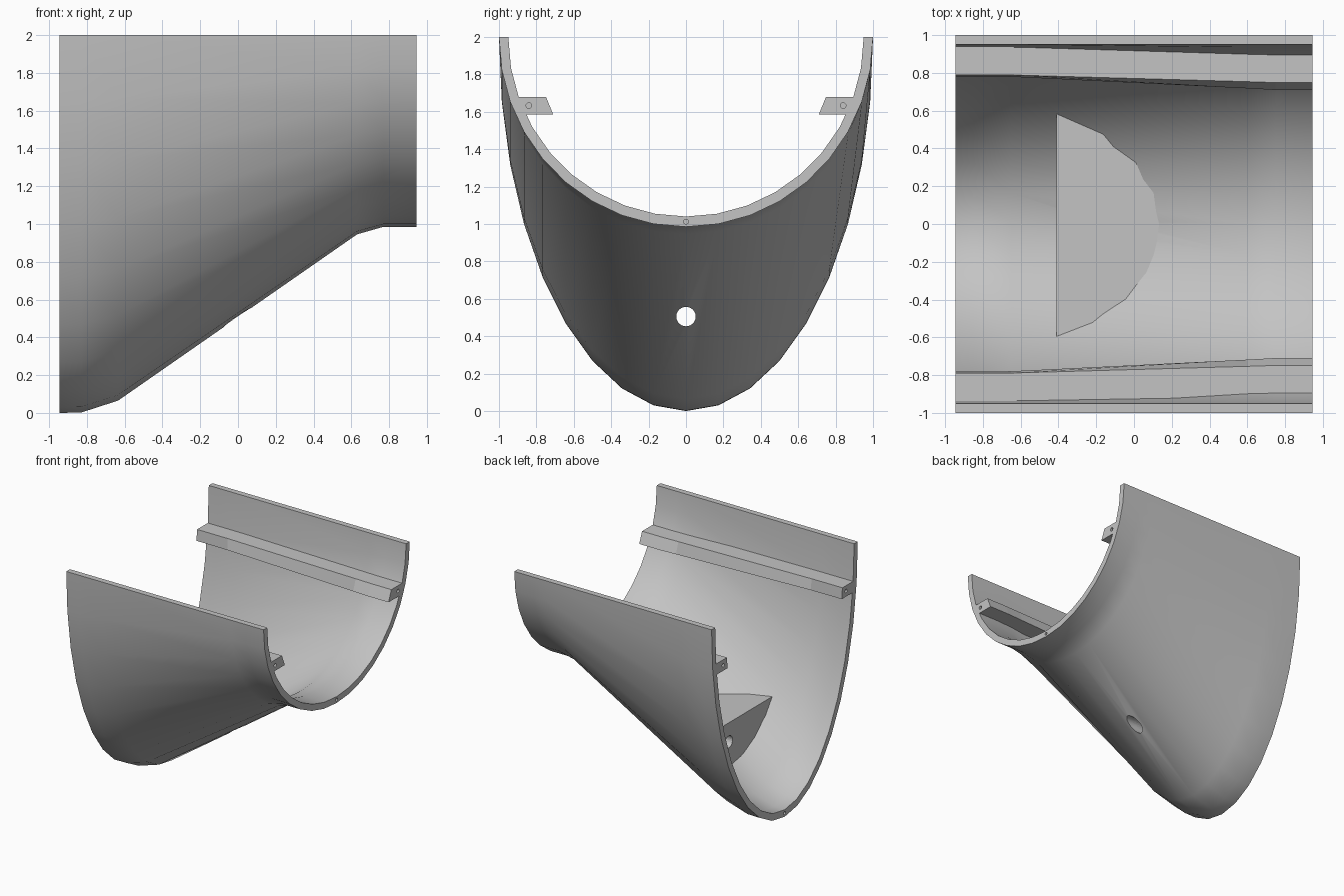
import bpy, bmesh, math
from mathutils import Matrix, Vector

cube = bpy.data.objects.get("Cube")
if cube:
    bpy.data.objects.remove(cube, do_unlink=True)

grey = bpy.data.materials.new("light grey")
grey.use_nodes = True
grey.diffuse_color = (0.55, 0.55, 0.55, 1)
grey.node_tree.nodes["Principled BSDF"].inputs["Base Color"].default_value = grey.diffuse_color

END = 0.945          # half length
RIM = 2.0            # height of the open rim
LEDGE_TOP, LEDGE_BOTTOM = 1.68, 1.585
GUSSET_X, GUSSET_TOP = -0.41, 0.67

# Keel lines (x, z) of the outer and inner skins
OUTER = [(-END, 0), (-0.83, 0.002), (-0.635, 0.065), (0.63, 0.945), (0.77, 0.985), (END, 0.985)]
INNER = [(-END, 0.06), (-0.85, 0.062), (-0.65, 0.125), (0.6, 0.995), (0.75, 1.04), (END, 1.04)]
ANGLES = [math.radians(a) for a in range(-90, 91, 10)]


def arc(x, keel, half_width):
    """Half-ellipse section hanging from the rim."""
    return [(x, half_width * math.sin(a), RIM - (RIM - keel) * math.cos(a)) for a in ANGLES]


def finish(name, bm):
    bmesh.ops.recalc_face_normals(bm, faces=bm.faces)
    mesh = bpy.data.meshes.new(name)
    bm.to_mesh(mesh)
    bm.free()
    mesh.materials.append(grey)
    obj = bpy.data.objects.new(name, mesh)
    bpy.context.collection.objects.link(obj)
    return obj


def loft(name, rings):
    """Closed solid through a row of matching closed sections."""
    bm = bmesh.new()
    rows = [[bm.verts.new(p) for p in ring] for ring in rings]
    n = len(rows[0])
    for a, b in zip(rows, rows[1:]):
        for i in range(n):
            j = (i + 1) % n
            bm.faces.new((a[i], a[j], b[j], b[i]))
    for row in (rows[0], rows[-1]):
        if n == 4:
            bm.faces.new(row)
        else:   # end wall as a strip of quads
            for i in range(n // 2 - 1):
                bm.faces.new((row[i], row[i + 1], row[n - 2 - i], row[n - 1 - i]))
    return finish(name, bm)


def drill(obj, x, y, z, radius, length):
    """Cut a round hole along x."""
    bm = bmesh.new()
    bmesh.ops.create_cone(bm, cap_ends=True, segments=24, radius1=radius, radius2=radius,
                          depth=length, matrix=Matrix.Translation((x, y, z))
                          @ Matrix.Rotation(math.pi / 2, 4, 'Y'))
    cutter = finish("hole_cutter", bm)
    cutter.hide_render = True
    mod = obj.modifiers.new("hole", 'BOOLEAN')
    mod.operation, mod.solver, mod.object = 'DIFFERENCE', 'EXACT', cutter
    bpy.context.view_layer.objects.active = obj
    bpy.ops.object.modifier_apply(modifier=mod.name)
    bpy.data.objects.remove(cutter, do_unlink=True)


def smooth(obj):
    bpy.ops.object.select_all(action='DESELECT')
    obj.select_set(True)
    bpy.context.view_layer.objects.active = obj
    bpy.ops.object.shade_smooth_by_angle(angle=math.radians(25))


# Curved trough wall
shell = loft("trough_shell", [arc(xo, zo, 1.0) + arc(xi, zi, 0.95)[::-1]
                              for (xo, zo), (xi, zi) in zip(OUTER, INNER)])
drill(shell, 0, 0, 0.505, 0.052, 1.0)
for x, z in ((-END, 0.03), (END, 1.0125)):
    drill(shell, x, 0, z, 0.013, 0.1)
smooth(shell)


# Ledges along both inner walls
def wall_y(keel, z):
    return 0.95 * math.sqrt(1 - ((RIM - z) / (RIM - keel)) ** 2)


for side, name in ((-1, "front_ledge"), (1, "back_ledge")):
    rings = []
    for x, keel in INNER:
        top, low = wall_y(keel, LEDGE_TOP), wall_y(keel, LEDGE_BOTTOM)
        rings.append([(x, side * (top + 0.02), LEDGE_TOP), (x, side * (top - 0.147), LEDGE_TOP),
                      (x, side * (low - 0.147), LEDGE_BOTTOM), (x, side * (low + 0.02), LEDGE_BOTTOM)])
    ledge = loft(name, rings)
    for x in (-END, END):
        drill(ledge, x, side * 0.84, 1.633, 0.015, 0.1)

# Flat-topped gusset filling the sloping floor, its skin sunk into the wall
(x0, z0), (x1, z1) = INNER[2], INNER[3]
slope = (z1 - z0) / (x1 - x0)
points = []
for a in ANGLES:
    y = 0.97 * math.sin(a)
    keel = z0 + slope * (GUSSET_X - x0) - 0.025
    z = RIM - (RIM - keel) * math.cos(a)
    if z < GUSSET_TOP:
        points.append((GUSSET_X, y, z))
    # where this line of the wall meets the top plane
    if math.cos(a) > 0.1:
        keel_at_top = RIM - (RIM - GUSSET_TOP) / math.cos(a) + 0.025
        x = x0 + (keel_at_top - z0) / slope
        if x > GUSSET_X:
            points.append((x, y, GUSSET_TOP))
corner = 0.97 * math.sqrt(1 - ((RIM - GUSSET_TOP) / (RIM - keel)) ** 2)
points += [(GUSSET_X, s * corner, GUSSET_TOP) for s in (-1, 1)]
bm = bmesh.new()
for p in points:
    bm.verts.new(p)
bmesh.ops.convex_hull(bm, input=bm.verts[:])
bmesh.ops.dissolve_limit(bm, angle_limit=0.01, verts=bm.verts[:], edges=bm.edges[:])
gusset = finish("floor_gusset", bm)
drill(gusset, 0, 0, 0.505, 0.052, 1.0)
